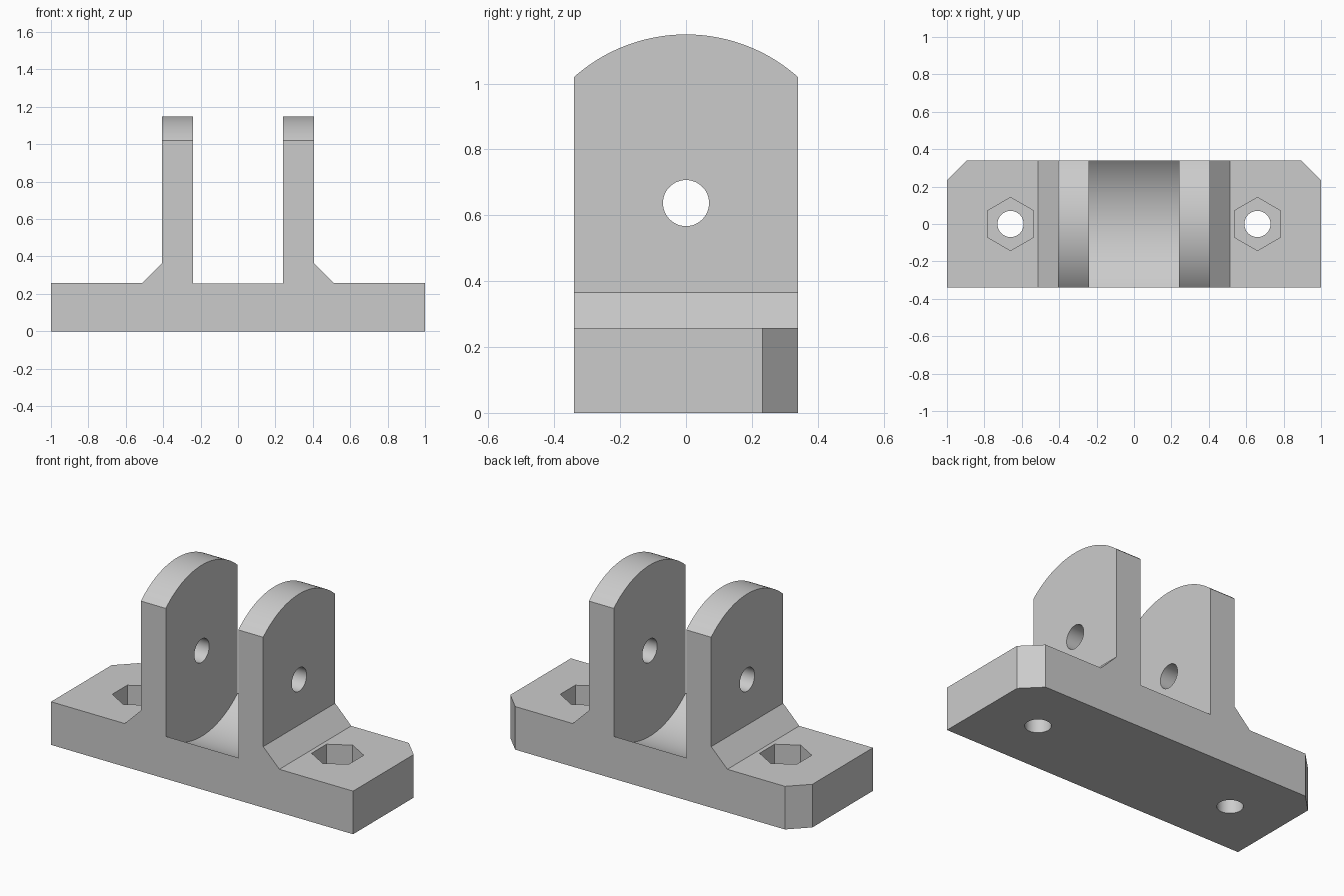
import bpy
import bmesh
import math
from mathutils import Vector

cube = bpy.data.objects.get("Cube")
if cube:
    bpy.data.objects.remove(cube, do_unlink=True)

# Main dimensions
HALF_DEPTH = 0.34
BASE_TOP = 0.258
LUG_IN, LUG_OUT = 0.24, 0.405
GUSSET = 0.107
PIN_Z, ROUND_R = 0.637, 0.512
HOLE_R = 0.07
BOLT_X = 0.66
CHAMFER = 0.107

grey = bpy.data.materials.new("plain_grey")
grey.use_nodes = True
colour = (0.6, 0.6, 0.6, 1)
grey.diffuse_color = colour
grey.node_tree.nodes["Principled BSDF"].inputs["Base Color"].default_value = colour


def prism(name, points, axis, start, end):
    """Extrude a 2D outline along x, y or z."""
    place = {"x": lambda u, v, d: (d, u, v),
             "y": lambda u, v, d: (u, d, v),
             "z": lambda u, v, d: (u, v, d)}[axis]
    bm = bmesh.new()
    face = bm.faces.new([bm.verts.new(place(u, v, start)) for u, v in points])
    new = bmesh.ops.extrude_face_region(bm, geom=[face])["geom"]
    moved = [g for g in new if isinstance(g, bmesh.types.BMVert)]
    bmesh.ops.translate(bm, verts=moved, vec=Vector(place(0, 0, end - start)))
    bmesh.ops.recalc_face_normals(bm, faces=bm.faces)
    mesh = bpy.data.meshes.new(name)
    bm.to_mesh(mesh)
    bm.free()
    mesh.materials.append(grey)
    obj = bpy.data.objects.new(name, mesh)
    bpy.context.collection.objects.link(obj)
    return obj


def arc(cx, cy, r, a0, a1, n):
    return [(cx + r * math.cos(a0 + (a1 - a0) * i / n),
             cy + r * math.sin(a0 + (a1 - a0) * i / n)) for i in range(n + 1)]


def circle(cx, cy, r, n=48, turn=0.0):
    return arc(cx, cy, r, turn, turn + math.tau, n)[:-1]


def combine(body, tool, operation="DIFFERENCE"):
    """Apply a boolean and discard its tool."""
    tool.hide_render = True
    mod = body.modifiers.new(tool.name, "BOOLEAN")
    mod.operation, mod.solver, mod.object = operation, "EXACT", tool
    bpy.context.view_layer.objects.active = body
    bpy.ops.object.modifier_apply(modifier=mod.name)
    bpy.data.objects.remove(tool, do_unlink=True)


# Base, gussets and a solid upright block in one front outline
right = [(1, 0), (1, BASE_TOP), (LUG_OUT + GUSSET, BASE_TOP),
         (LUG_OUT, BASE_TOP + GUSSET), (LUG_OUT, 1.3)]
outline = right + [(-x, z) for x, z in reversed(right)]
bracket = prism("clevis_bracket", outline, "y", -HALF_DEPTH, HALF_DEPTH)

# Rounded lug tops
a = math.acos(HALF_DEPTH / ROUND_R)
side = [(-HALF_DEPTH, -0.2), (HALF_DEPTH, -0.2)]
side += arc(0, PIN_Z, ROUND_R, a, math.pi - a, 48)
# Widened a little below the arc so only the top is trimmed
side[0], side[1] = (-0.5, -0.2), (0.5, -0.2)
side.insert(2, (0.5, side[2][1]))
side.append((-0.5, side[-1][1]))
combine(bracket, prism("side_outline", side, "x", -1.2, 1.2), "INTERSECT")

# Slot between the lugs, with a hollowed floor
b = math.acos(0.4 / ROUND_R)
slot = arc(0, PIN_Z, ROUND_R, math.pi + b, math.tau - b, 64) + [(0.4, 1.4), (-0.4, 1.4)]
combine(bracket, prism("slot", slot, "x", -LUG_IN, LUG_IN))

# Pin hole through both lugs
combine(bracket, prism("pin_hole", circle(0, PIN_Z, HOLE_R), "x", -0.6, 0.6))

# Bolt holes, hexagonal nut pockets and chamfered back corners
for s in (-1, 1):
    combine(bracket, prism("bolt_hole", circle(s * BOLT_X, 0, HOLE_R), "z", -0.1, 0.5))
    pocket = circle(s * BOLT_X, 0, 0.142, 6, math.pi / 6)
    combine(bracket, prism("nut_pocket", pocket, "z", 0.135, 0.32))
    e = 0.1
    corner = [(s * (1 - CHAMFER - e), HALF_DEPTH + e),
              (s * (1 + e), HALF_DEPTH - CHAMFER - e),
              (s * (1 + e), HALF_DEPTH + e)]
    combine(bracket, prism("corner", corner, "z", -0.1, 0.5))

# Smooth curved walls, sharp edges
bpy.ops.object.select_all(action="DESELECT")
bracket.select_set(True)
bpy.context.view_layer.objects.active = bracket
bpy.ops.object.shade_smooth_by_angle(angle=math.radians(30))
